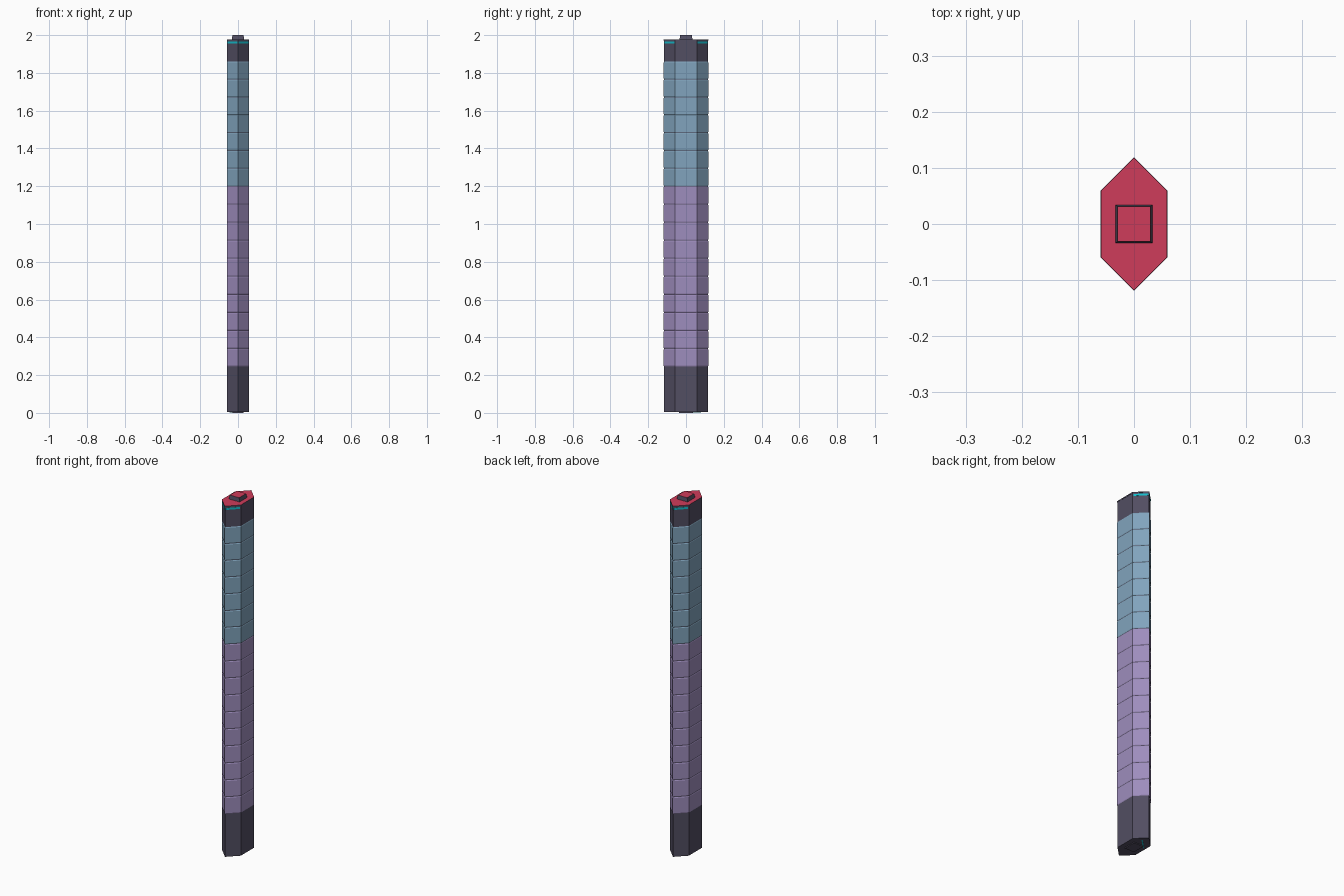
import bpy, bmesh, math

if "Cube" in bpy.data.objects:
    bpy.data.objects.remove(bpy.data.objects["Cube"])

def lin(c):
    c /= 255
    return c / 12.92 if c <= 0.04045 else ((c + 0.055) / 1.055) ** 2.4

def mat(name, r, g, b):
    m = bpy.data.materials.new(name)
    m.diffuse_color = (lin(r), lin(g), lin(b), 1)
    m.use_nodes = True
    m.node_tree.nodes["Principled BSDF"].inputs["Base Color"].default_value = m.diffuse_color
    return m

DARK = mat("dark slate", 82, 78, 98)
PURPLE = mat("dusty purple", 158, 141, 189)
BLUE = mat("steel blue", 129, 164, 189)
RED = mat("crimson", 207, 60, 91)
CYAN = mat("cyan light", 20, 188, 203)

def hexagon(w):
    # stretched hexagon: flat sides on x, points on y
    return [(w, -w), (w, w), (0, 2 * w), (-w, w), (-w, -w), (0, -2 * w)]

def square(w, d):
    return [(w, -d), (w, d), (-w, d), (-w, -d)]

def loft(name, rings, material, top=None):
    """Stack of (outline, z) rings, capped; upward faces may get a second colour."""
    bm = bmesh.new()
    loops = [[bm.verts.new((x, y, z)) for x, y in pts] for pts, z in rings]
    for a, b in zip(loops, loops[1:]):
        for i in range(len(a)):
            j = (i + 1) % len(a)
            bm.faces.new((a[i], a[j], b[j], b[i]))
    bm.faces.new(loops[0][::-1])
    bm.faces.new(loops[-1])
    bm.normal_update()
    mesh = bpy.data.meshes.new(name)
    mesh.materials.append(material)
    if top:
        mesh.materials.append(top)
        for f in bm.faces:
            f.material_index = int(f.normal.z > 0.8)
    bm.to_mesh(mesh)
    bm.free()
    ob = bpy.data.objects.new(name, mesh)
    bpy.context.collection.objects.link(ob)
    return ob

# dark core with base and crown, red roof
W, F = 0.0578, 0.0593
loft("tower_core", [(hexagon(W), 0.004), (hexagon(W), 1.972),
                    (hexagon(0.059), 1.972), (hexagon(0.059), 1.978)], DARK, RED)
loft("foot_pad", [(square(0.03, 0.036), 0), (square(0.03, 0.036), 0.006)], DARK)
loft("roof_block", [(square(0.033, 0.034), 1.977), (square(0.029, 0.031), 2.0)], DARK, RED)

# stacked storeys separated by narrow dark grooves
def storeys(name, z0, z1, n, material):
    h = (z1 - z0) / n
    for i in range(n):
        a, b = z0 + i * h + 0.001, z0 + (i + 1) * h - 0.001
        loft(f"{name}_{i + 1}", [(hexagon(W), a), (hexagon(F), a + 0.004),
                                 (hexagon(F), b - 0.004), (hexagon(W), b)], material)

storeys("lower_storey", 0.245, 1.2, 10, PURPLE)
storeys("upper_storey", 1.2, 1.86, 7, BLUE)

# cyan light strips on the four slanted crown faces
for sx in (1, -1):
    for sy in (1, -1):
        ob = loft("crown_light", [(square(0.037, 0.001), 1.956), (square(0.037, 0.001), 1.967)], CYAN)
        ob.location = (sx * W / 2, sy * W * 1.5, 0)
        ob.rotation_euler.z = -sx * sy * math.pi / 4

# light strip under the base
ob = loft("base_light", [(square(0.04, 0.003), 0.002), (square(0.04, 0.003), 0.005)], CYAN)
ob.location = (-0.015, 0.05, 0)
ob.rotation_euler.z = math.pi / 4
